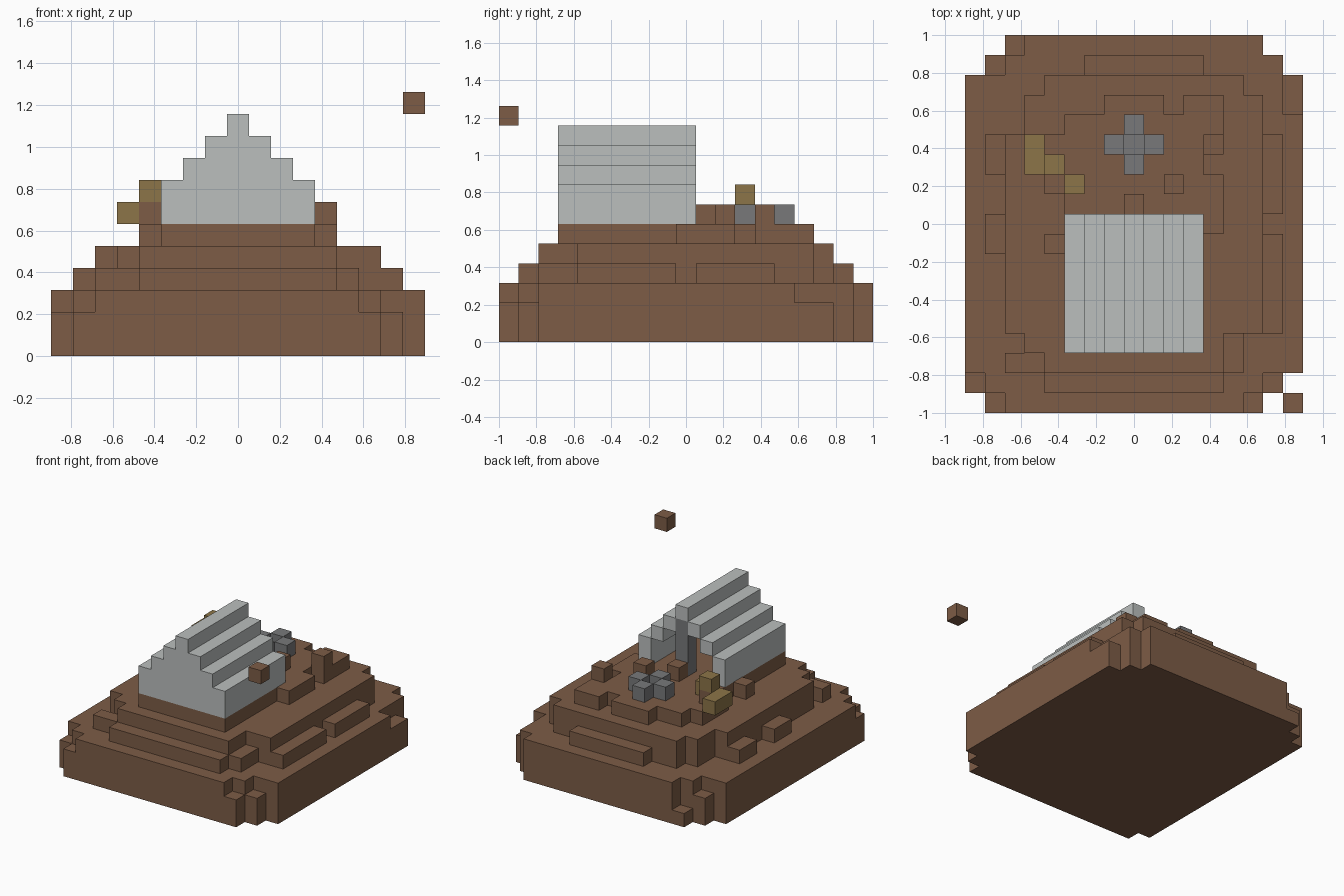
import bpy, bmesh

old = bpy.data.objects.get("Cube")
if old:
    bpy.data.objects.remove(old, do_unlink=True)

S = 2 / 19            # edge of one block
HALF_X, HALF_Y = 8.5, 9.5


def material(name, rgb):
    lin = [((c / 255 + 0.055) / 1.055) ** 2.4 for c in rgb] + [1]
    m = bpy.data.materials.new(name)
    m.use_nodes = True
    m.diffuse_color = lin
    m.node_tree.nodes["Principled BSDF"].inputs["Base Color"].default_value = lin
    return m


earth = material("earth brown", (125, 92, 70))
canvas = material("canvas grey", (187, 191, 190))
stone = material("stone grey", (120, 121, 122))
wood = material("ochre wood", (140, 117, 72))


def box(i0, i1, j0, j1, k0, k1):
    """All blocks in an inclusive range of columns, rows and layers."""
    return {(i, j, k) for i in range(i0, i1 + 1)
            for j in range(j0, j1 + 1) for k in range(k0, k1 + 1)}


def build(name, cells, mat):
    """Outer skin of a set of blocks, with flat areas merged."""
    bm = bmesh.new()
    verts = {}

    def vert(p):
        if p not in verts:
            verts[p] = bm.verts.new(((p[0] - HALF_X) * S, (p[1] - HALF_Y) * S, p[2] * S))
        return verts[p]

    for c in sorted(cells):
        for axis in range(3):
            u, v = (axis + 1) % 3, (axis + 2) % 3
            for side in (0, 1):
                n = list(c)
                n[axis] += 2 * side - 1
                if tuple(n) in cells:
                    continue
                ring = []
                for du, dv in ((0, 0), (1, 0), (1, 1), (0, 1)):
                    p = list(c)
                    p[axis] += side
                    p[u] += du
                    p[v] += dv
                    ring.append(vert(tuple(p)))
                bm.faces.new(ring if side else ring[::-1])
    bmesh.ops.dissolve_limit(bm, angle_limit=0.01, verts=bm.verts, edges=bm.edges)
    me = bpy.data.meshes.new(name)
    bm.to_mesh(me)
    bm.free()
    me.materials.append(mat)
    bpy.context.collection.objects.link(bpy.data.objects.new(name, me))


# Broad base with stepped corners
base = (box(2, 13, 0, 0, 0, 2) | box(1, 14, 1, 1, 0, 2) | box(0, 16, 2, 14, 0, 2)
        | box(0, 15, 15, 16, 0, 2) | box(2, 15, 17, 17, 0, 2) | box(3, 14, 18, 18, 0, 2))
for i, j in ((1, 0), (14, 0), (0, 1), (15, 1), (16, 15), (16, 16), (1, 17)):
    base |= box(i, i, j, j, 0, 1)
base |= box(2, 2, 18, 18, 0, 0)

# Two terraces, the lower one with ledges on its sides
terraces = (box(2, 14, 4, 13, 3, 4) | box(3, 14, 14, 15, 3, 4) | box(4, 13, 16, 16, 3, 4)
            | box(3, 12, 3, 3, 3, 4) | box(4, 12, 2, 2, 3, 4))
terraces |= (box(6, 11, 17, 17, 3, 3) | box(4, 12, 1, 1, 3, 3)
             | box(2, 13, 2, 2, 3, 3) | box(13, 13, 3, 3, 3, 3))
for i, j0, j1 in ((1, 12, 13), (1, 8, 9), (15, 4, 8), (15, 10, 13)):
    terraces |= box(i, i, j0, j1, 3, 3)

# Camp floor under the tent and around the fire
floor = (box(5, 11, 3, 8, 5, 5) | box(5, 12, 9, 10, 5, 5) | box(4, 12, 11, 11, 5, 5)
         | box(4, 11, 12, 12, 5, 5) | box(4, 12, 13, 13, 5, 5) | box(5, 12, 14, 14, 5, 5)
         | box(7, 9, 15, 15, 5, 5) | box(11, 12, 15, 15, 5, 5) | box(4, 4, 8, 8, 5, 5))
fire_pit = {(8, 13, 5)}
lumps = {(8, 10, 6), (10, 11, 6), (12, 13, 6), (4, 12, 6)}
build("ground", (base | terraces | floor | lumps) - fire_pit, earth)

# Stepped tent shell, closed at the front and open at the back
tent = set()
for layer, half in ((6, 3), (7, 3), (8, 2), (9, 1), (10, 0)):
    tent |= box(8 - half, 8 + half, 3, 3, layer, layer)
    for i in (8 - half, 8 + half):
        tent |= box(i, i, 3, 9, layer, layer)
build("tent", tent, canvas)
build("tent_pole", box(8, 8, 9, 9, 6, 9), stone)

# Ring of stones around the fire pit
build("fire_stones", {(8, 12, 6), (8, 14, 6), (7, 13, 6), (9, 13, 6)}, stone)
build("fire_pit", fire_pit, stone)

# Leaning log and one floating block
build("log", {(3, 13, 6), (3, 12, 6), (4, 12, 7), (5, 11, 6)}, wood)
build("floating_block", {(16, 0, 11)}, earth)
